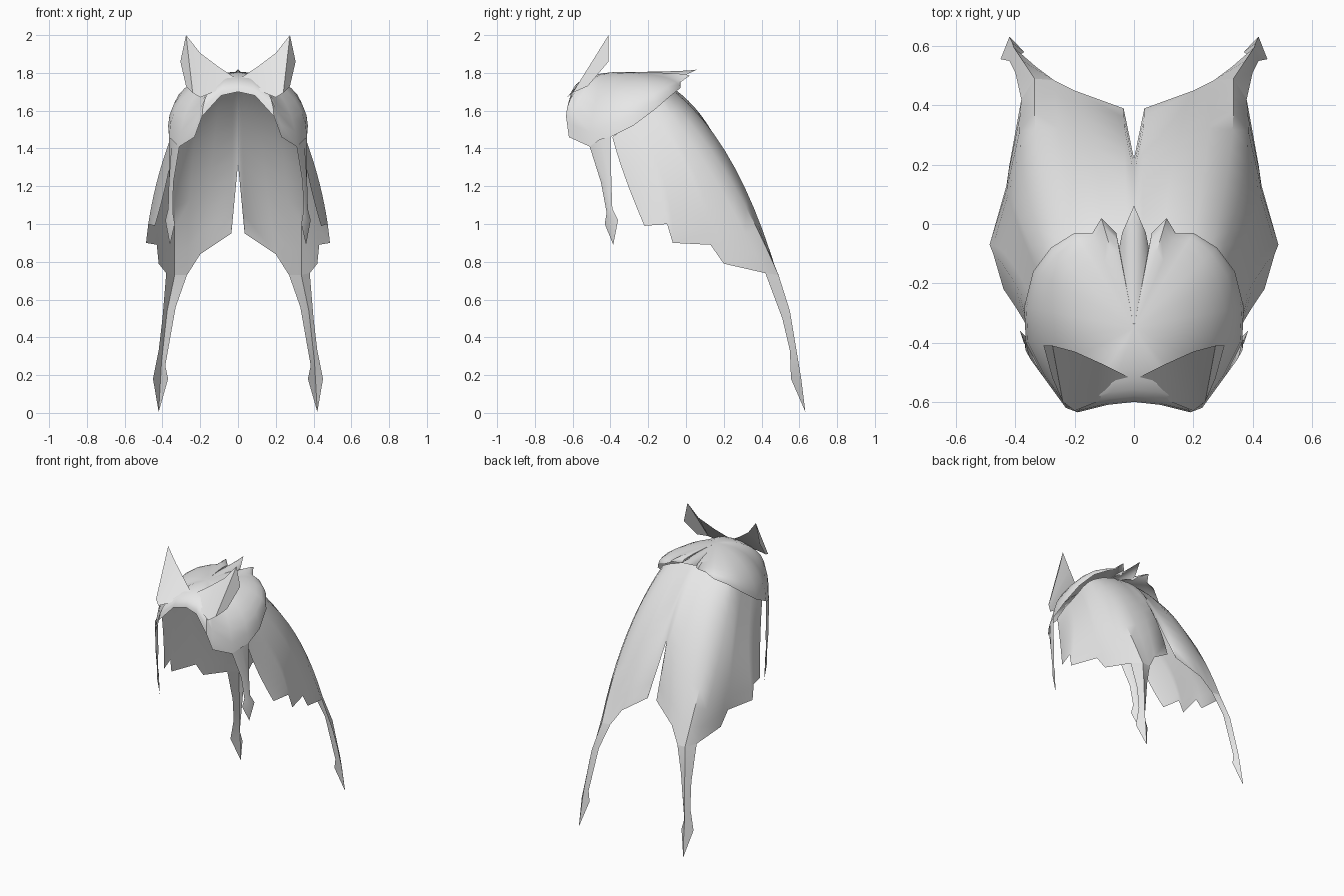
import bpy, bmesh, math
from mathutils import Vector

cloth = bpy.data.materials.new("pale_grey_cloth")
cloth.diffuse_color = (0.8, 0.8, 0.8, 1)


def sheet(name, columns, outward):
    """Loft a half sheet through equal-length columns, then mirror it."""
    bm = bmesh.new()
    grid = [[bm.verts.new(p) for p in col] for col in columns]
    for a, b in zip(grid, grid[1:]):
        for i in range(len(a) - 1):
            bm.faces.new((a[i], a[i + 1], b[i + 1], b[i]))
    bmesh.ops.remove_doubles(bm, verts=bm.verts[:], dist=0.0005)
    bm.normal_update()
    # Turn the whole sheet so it faces outward
    total = sum((f.normal * f.calc_area() for f in bm.faces), Vector())
    if total.dot(Vector(outward)) < 0:
        bmesh.ops.reverse_faces(bm, faces=bm.faces[:])
    mesh = bpy.data.meshes.new(name)
    bm.to_mesh(mesh)
    bm.free()
    mesh.materials.append(cloth)
    obj = bpy.data.objects.new(name, mesh)
    bpy.context.collection.objects.link(obj)
    bpy.ops.object.select_all(action='DESELECT')
    obj.select_set(True)
    bpy.context.view_layer.objects.active = obj
    bpy.ops.object.shade_smooth_by_angle(angle=math.radians(40))
    mirror = obj.modifiers.new("mirror", 'MIRROR')
    mirror.use_clip = True
    mirror.merge_threshold = 0.001
    return obj


def bend(top, mid, hem, n=10):
    """Smooth line through three points."""
    t0, m0, h0 = Vector(top), Vector(mid), Vector(hem)
    out = []
    for i in range(n + 1):
        t = i / n
        out.append(t0 * (2 * t - 1) * (t - 1) + m0 * 4 * t * (1 - t) + h0 * t * (2 * t - 1))
    return out


# Long cape: top, middle and hem of each fold, from the back slit to the front edge
folds = [
    ((0, -.10, 1.74), (0, .08, 1.575), (0, .22, 1.32)),
    ((.03, -.10, 1.74), (.03, .195, 1.40), (.035, .39, .95)),
    ((.10, -.10, 1.73), (.13, .205, 1.39), (.20, .45, .84)),
    ((.19, -.10, 1.70), (.24, .21, 1.34), (.27, .485, .73)),
    ((.25, -.11, 1.67), (.32, .20, 1.29), (.335, .49, .73)),
    ((.28, -.13, 1.65), (.37, .15, 1.24), (.38, .42, .74)),
    ((.30, -.17, 1.62), (.40, .06, 1.24), (.42, .20, .79)),
    ((.31, -.20, 1.59), (.40, .02, 1.27), (.43, .13, .89)),
    ((.33, -.28, 1.53), (.42, -.12, 1.24), (.487, -.07, .90)),
    ((.335, -.32, 1.51), (.42, -.17, 1.26), (.475, -.10, 1.0)),
    ((.34, -.39, 1.46), (.375, -.32, 1.24), (.44, -.22, .99)),
]
sheet("cape", [bend(*f) for f in folds], (1, 1, 0.5))

# Long pointed tails hanging from the cape's back corners
tip = (.42, .632, .005)
sheet("cape_tail", [
    [(.27, .485, .73), (.33, .53, .56), (.385, .57, .25), (.37, .58, .18), tip],
    [(.335, .49, .73), (.375, .55, .54), (.405, .595, .27), (.41, .61, .18), tip],
    [(.38, .42, .74), (.40, .51, .50), (.42, .55, .33), (.45, .556, .18), tip],
], (1, 1, 0))

# Domed shoulder mantle: rays from the crown to a rim with a feathered back
crown = Vector((0, -.35, 1.805))
rim = [
    (0, -.60, 1.70), (.09, -.61, 1.68), (.19, -.635, 1.57), (.23, -.62, 1.46),
    (.31, -.51, 1.41), (.365, -.40, 1.46), (.37, -.28, 1.52), (.34, -.16, 1.61),
    (.28, -.08, 1.68), (.20, -.03, 1.72), (.14, -.03, 1.75), (.11, .02, 1.785),
    (.06, -.03, 1.765), (.05, -.08, 1.755), (.04, -.03, 1.775), (0, .062, 1.82),
]


def ray(end, n=8):
    d = Vector(end) - crown
    steps = [math.pi / 2 * i / n for i in range(n + 1)]
    return [crown + Vector((d.x * math.sin(a), d.y * math.sin(a), d.z * (1 - math.cos(a))))
            for a in steps]


sheet("shoulder_mantle", [ray(p) for p in rim], (0, 0, 1))

# Narrow folded tails hanging from the mantle at the front
tip = (.36, -.385, .89)
sheet("mantle_tail", [
    [(.31, -.51, 1.41), (.342, -.45, 1.22), (.345, -.42, 1.06), (.335, -.43, 1.0), tip],
    [(.35, -.455, 1.45), (.366, -.425, 1.22), (.365, -.408, 1.07), (.372, -.40, 1.01), tip],
    [(.365, -.40, 1.46), (.365, -.395, 1.22), (.37, -.39, 1.08), (.385, -.36, 1.02), tip],
], (1, -1, 0))

# Flared two-winged collar
sheet("collar", [
    [(0, -.525, 1.765), (0, -.55, 1.745)],
    [(.10, -.475, 1.83), (.10, -.59, 1.71)],
    [(.20, -.43, 1.905), (.20, -.63, 1.67)],
    [(.275, -.41, 2.0), (.24, -.60, 1.695)],
    [(.305, -.41, 1.86), (.275, -.52, 1.73)],
], (0, -1, 0.7))
